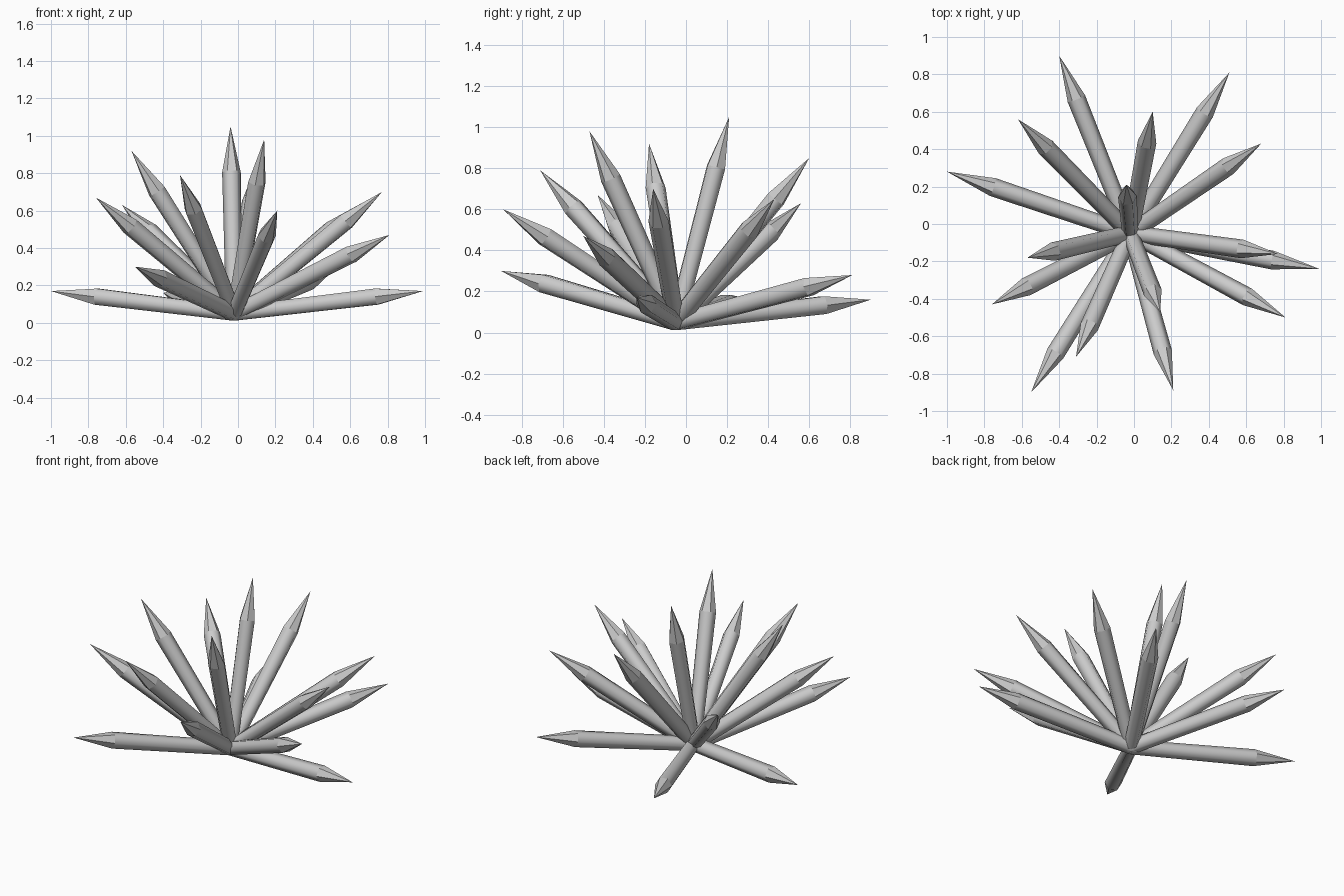
import bpy, bmesh, math
from mathutils import Vector

if "Cube" in bpy.data.objects:
    bpy.data.objects.remove(bpy.data.objects["Cube"])

BASE = Vector((-0.02, -0.05, 0.05))
SIDES = 6
# distance along the spike, radius
PROFILE = [(0.0, 0.044), (0.78, 0.05)]
# tip position of every spike
TIPS = [
    (-0.40, 0.90, 0.16), (0.51, 0.81, 0.28), (0.10, 0.60, 0.85), (-0.62, 0.56, 0.63),
    (-1.00, 0.28, 0.17), (0.68, 0.43, 0.65), (-0.04, 0.21, 1.05), (0.99, -0.24, 0.17),
    (0.77, -0.16, 0.70), (0.81, -0.50, 0.47), (0.21, -0.89, 0.60), (0.14, -0.47, 0.98),
    (-0.31, -0.71, 0.79), (-0.55, -0.90, 0.30), (-0.76, -0.43, 0.67), (-0.57, -0.18, 0.92),
]


def spike(name, tip):
    axis = Vector(tip) - BASE
    bm = bmesh.new()
    rings = []
    for z, r in PROFILE:
        rings.append([bm.verts.new((r * math.cos(2 * math.pi * i / SIDES),
                                    r * math.sin(2 * math.pi * i / SIDES), z))
                      for i in range(SIDES)])
    apex = bm.verts.new((0, 0, axis.length))
    bm.faces.new(rings[0][::-1])
    for i in range(SIDES):
        j = (i + 1) % SIDES
        body = bm.faces.new((rings[0][i], rings[0][j], rings[1][j], rings[1][i]))
        body.smooth = True
        bm.faces.new((rings[1][i], rings[1][j], apex))
    # crisp shoulder and base edges
    for e in bm.edges:
        e.smooth = all(f.smooth for f in e.link_faces)
    mesh = bpy.data.meshes.new(name)
    bm.to_mesh(mesh)
    bm.free()
    ob = bpy.data.objects.new(name, mesh)
    bpy.context.collection.objects.link(ob)
    ob.location = BASE
    ob.rotation_mode = 'QUATERNION'
    ob.rotation_quaternion = axis.to_track_quat('Z', 'Y')


for n, tip in enumerate(TIPS, 1):
    spike(f"crystal_spike_{n:02d}", tip)
